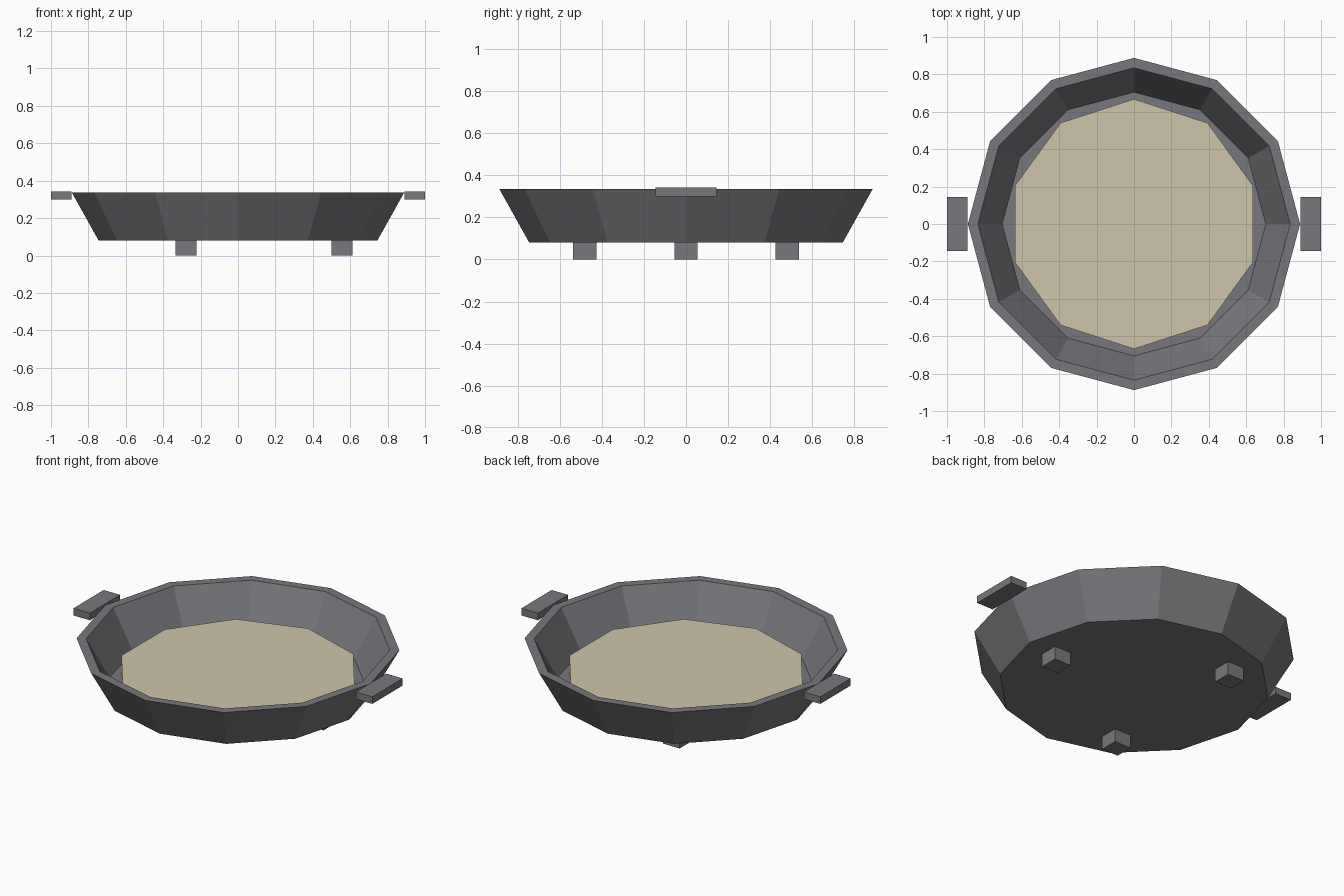
import bpy
import bmesh
from math import sin, cos, pi

cube = bpy.data.objects.get("Cube")
if cube:
    bpy.data.objects.remove(cube, do_unlink=True)


def material(name, rgb):
    mat = bpy.data.materials.new(name)
    mat.use_nodes = True
    mat.diffuse_color = (*rgb, 1)
    mat.node_tree.nodes["Principled BSDF"].inputs["Base Color"].default_value = (*rgb, 1)
    return mat


iron = material("dark_iron", (0.19, 0.188, 0.205))
sand = material("pale_sand", (0.61, 0.56, 0.41))


def finish(name, bm, mat):
    bmesh.ops.recalc_face_normals(bm, faces=bm.faces)
    mesh = bpy.data.meshes.new(name)
    bm.to_mesh(mesh)
    bm.free()
    mesh.materials.append(mat)
    obj = bpy.data.objects.new(name, mesh)
    bpy.context.collection.objects.link(obj)
    return obj


def lathe(name, profile, sides, mat):
    """Faceted solid from (radius, z) rings, capped at both ends, one corner on +y."""
    bm = bmesh.new()
    angles = [pi / 2 + 2 * pi * i / sides for i in range(sides)]
    rings = [[bm.verts.new((r * cos(a), r * sin(a), z)) for a in angles]
             for r, z in profile]
    for low, high in zip(rings, rings[1:]):
        for i in range(sides):
            j = (i + 1) % sides
            bm.faces.new((low[i], low[j], high[j], high[i]))
    bm.faces.new(rings[0])
    bm.faces.new(rings[-1])
    return finish(name, bm, mat)


def box(name, centre, size, mat):
    bm = bmesh.new()
    bmesh.ops.create_cube(bm, size=1)
    bmesh.ops.scale(bm, vec=size, verts=bm.verts)
    obj = finish(name, bm, mat)
    obj.location = centre
    return obj


# Thick-walled bowl: outer base, outer rim, inner rim, inner floor
lathe("bowl", [(0.745, 0.08), (0.888, 0.336), (0.835, 0.336), (0.705, 0.107)], 12, iron)

# Filling on the bowl floor
lathe("filling", [(0.668, 0.107), (0.668, 0.177)], 10, sand)

# Side handles
for side, x in (("left", 0.945), ("right", -0.945)):
    box(side + "_handle", (x, 0, 0.32), (0.11, 0.29, 0.043), iron)

# Three square feet, evenly spaced around the base
for i, place in enumerate(("left", "back_right", "front_right")):
    a = 2 * pi * i / 3
    box(place + "_foot", (0.556 * cos(a), 0.556 * sin(a), 0.04), (0.11, 0.11, 0.08), iron)
